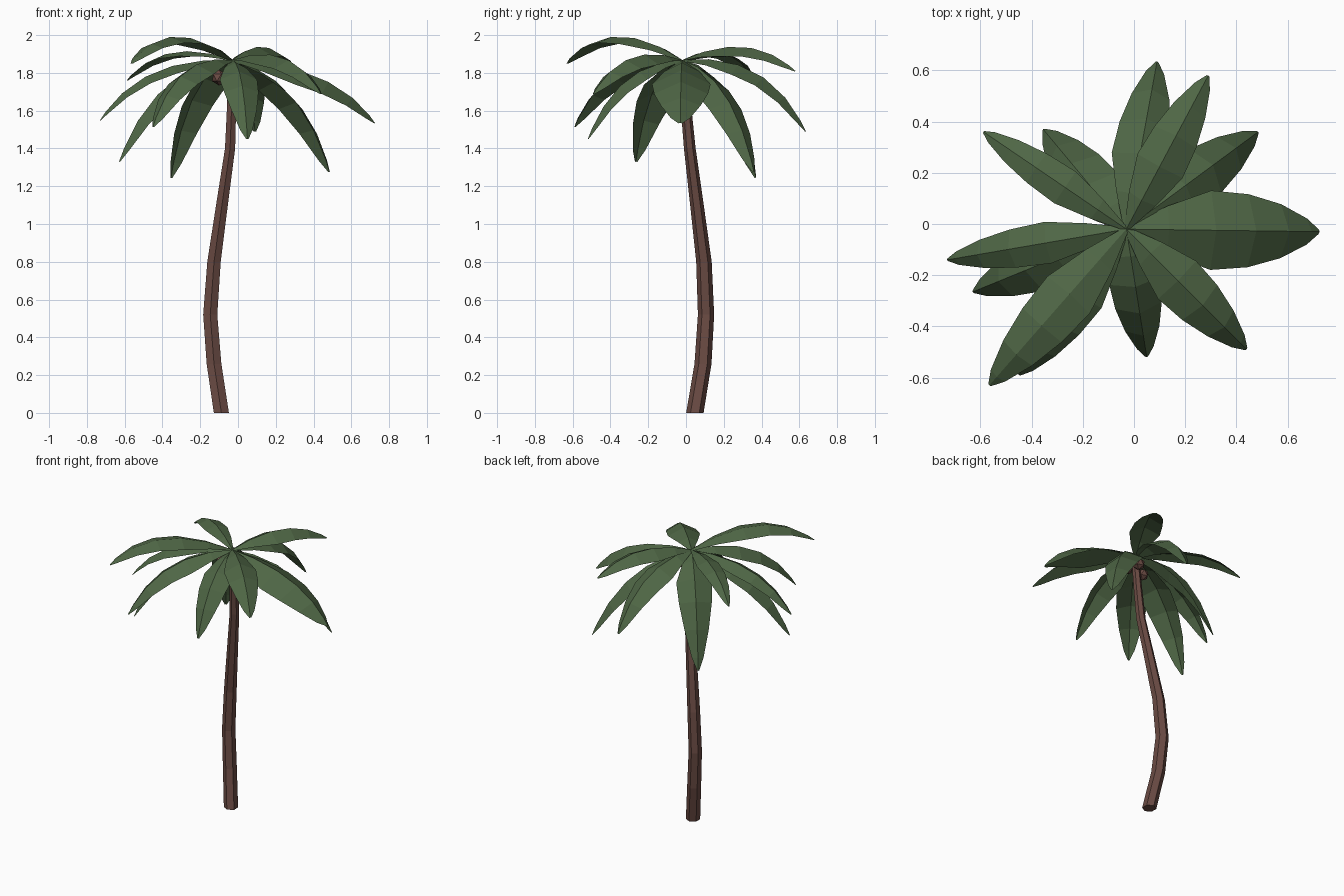
import bpy, bmesh, math
from mathutils import Vector

if "Cube" in bpy.data.objects:
    bpy.data.objects.remove(bpy.data.objects["Cube"])


def material(name, rgb):
    m = bpy.data.materials.new(name)
    m.diffuse_color = (*rgb, 1)
    m.use_nodes = True
    m.node_tree.nodes["Principled BSDF"].inputs["Base Color"].default_value = m.diffuse_color
    return m


GREEN = material("leaf green", (0.078, 0.134, 0.060))
BROWN = material("bark brown", (0.143, 0.069, 0.056))


def finish(name, bm, mat):
    me = bpy.data.meshes.new(name)
    bm.to_mesh(me)
    bm.free()
    me.materials.append(mat)
    ob = bpy.data.objects.new(name, me)
    bpy.context.collection.objects.link(ob)
    return ob


# Trunk: bent six-sided tube, rows are x, y, z, radius
TRUNK = [(-.088, .047, 0, .046), (-.127, .09, .26, .045), (-.147, .106, .52, .043),
         (-.127, .095, .8, .041), (-.085, .058, 1.1, .036), (-.042, .02, 1.4, .031),
         (-.034, .0, 1.62, .028), (-.03, -.02, 1.84, .025)]
bm = bmesh.new()
rings = []
for x, y, z, r in TRUNK:
    angles = [math.pi / 2 + math.tau * i / 6 for i in range(6)]
    rings.append([bm.verts.new((x + r * math.cos(a), y + r * math.sin(a), z)) for a in angles])
for lo, hi in zip(rings, rings[1:]):
    for i in range(6):
        j = (i + 1) % 6
        bm.faces.new((lo[i], lo[j], hi[j], hi[i]))
bm.faces.new(rings[0][::-1])
bm.faces.new(rings[-1])
finish("trunk", bm, BROWN)

# Coconuts clustered under the crown
for i, pos in enumerate([(-.10, -.035, 1.775), (-.01, .035, 1.79), (.015, -.05, 1.785)]):
    bm = bmesh.new()
    bmesh.ops.create_icosphere(bm, subdivisions=1, radius=.042)
    bmesh.ops.translate(bm, verts=bm.verts, vec=pos)
    finish(f"coconut_{i + 1}", bm, BROWN)

# Fronds: folded leaves along an arched midrib
CROWN = Vector((-.03, -.02, 1.868))
WIDTH = [(0, .1), (.16, .6), (.36, 1), (.56, .92), (.76, .68), (.93, .33), (1, .06)]


def frond(name, tip, arch_z, half_width, reach, fold):
    tip = Vector(tip)
    ctrl = CROWN.lerp(tip, reach)
    ctrl.z = arch_z
    out = tip - CROWN
    side = Vector((-out.y, out.x, 0)).normalized()
    bm = bmesh.new()
    rows = []
    for t, w in WIDTH:
        p = CROWN * (1 - t) ** 2 + ctrl * (2 * t * (1 - t)) + tip * t * t
        tangent = ((ctrl - CROWN) * (1 - t) + (tip - ctrl) * t).normalized()
        up = tangent.cross(side)
        h = half_width * w
        rows.append([bm.verts.new(p + side * h * s - up * abs(s) * h * fold) for s in (1, 0, -1)])
    for a, b in zip(rows, rows[1:]):
        for k in (0, 1):
            bm.faces.new((a[k], a[k + 1], b[k + 1], b[k]))
    finish(name, bm, GREEN)


# tip position, arch height, half width, arch reach, fold depth
FRONDS = [((.09, .635, 1.49), 1.92, .11, .7, .5), ((.29, .58, 1.81), 2.035, .10, .6, .5),
          ((.485, .36, 1.275), 1.79, .115, .7, .5), ((.725, -.03, 1.535), 1.845, .155, .73, .5),
          ((.44, -.49, 1.69), 1.98, .105, .65, .5), ((.05, -.52, 1.45), 1.855, .10, .7, .5),
          ((-.45, -.59, 1.515), 1.916, .105, .7, .5), ((-.565, -.63, 1.85), 2.127, .11, .62, .3),
          ((-.63, -.265, 1.33), 1.84, .11, .7, .5), ((-.73, -.14, 1.55), 1.89, .082, .7, .5),
          ((-.588, .36, 1.76), 2.0, .075, .65, .35), ((-.355, .37, 1.245), 1.83, .115, .7, .5)]
for i, args in enumerate(FRONDS):
    frond(f"frond_{i + 1}", *args)
